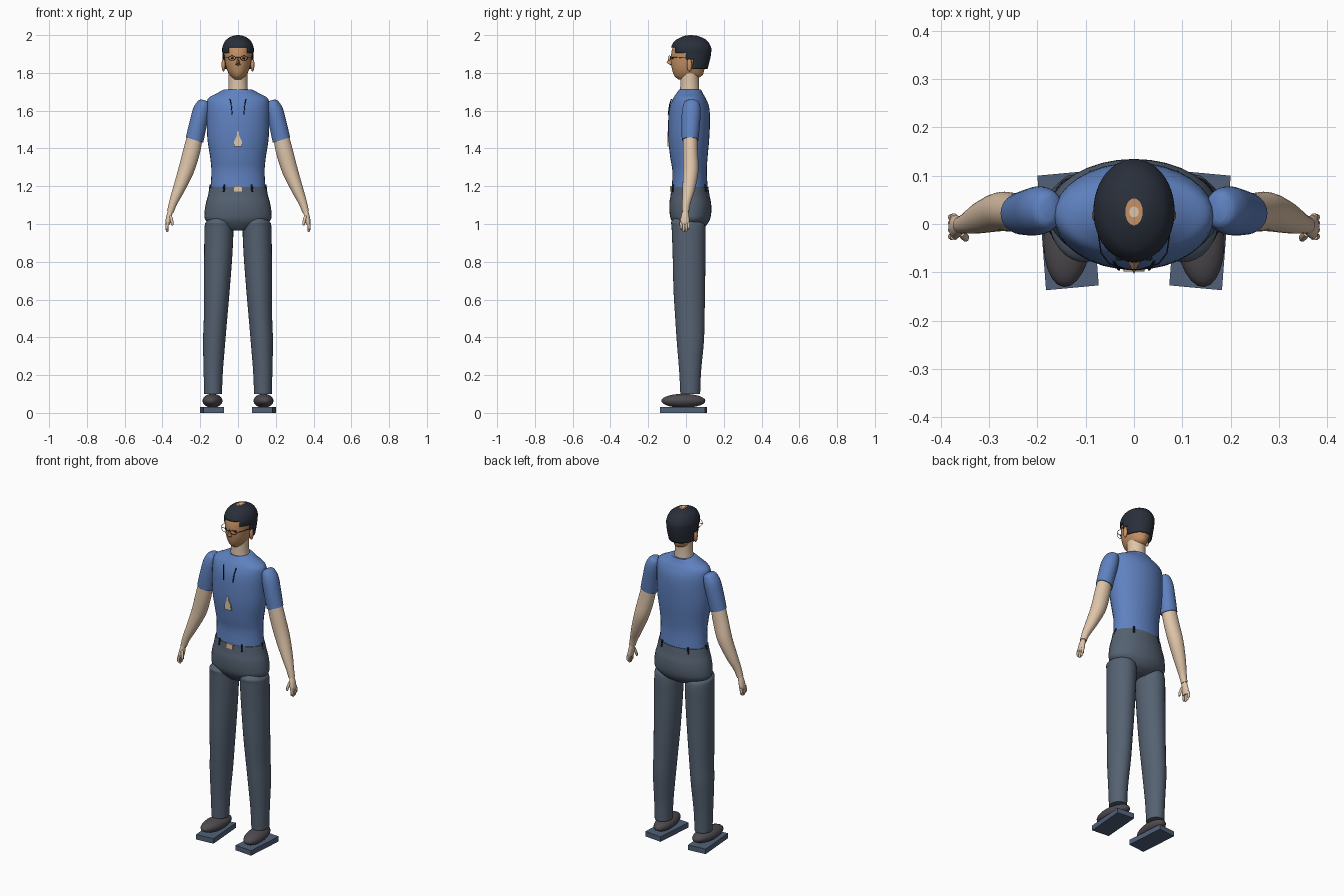
import bpy, bmesh, math
from mathutils import Vector

if "Cube" in bpy.data.objects:
    bpy.data.objects.remove(bpy.data.objects["Cube"])


def material(name, rgb):
    m = bpy.data.materials.new(name)
    m.diffuse_color = (*rgb, 1)
    m.use_nodes = True
    m.node_tree.nodes["Principled BSDF"].inputs["Base Color"].default_value = m.diffuse_color
    return m


SHIRT = material("shirt blue", (0.115, 0.222, 0.53))
TROUSERS = material("trouser grey", (0.092, 0.122, 0.168))
SKIN = material("light skin", (0.74, 0.56, 0.40))
FACE = material("tan skin", (0.56, 0.29, 0.13))
HAIR = material("dark hair", (0.022, 0.028, 0.042))
SHOE = material("shoe grey", (0.078, 0.070, 0.080))
SOLE = material("sole blue", (0.082, 0.120, 0.190))
DARK = material("dark trim", (0.012, 0.015, 0.025))


def finish(bm, name, mat, smooth=True):
    bmesh.ops.recalc_face_normals(bm, faces=bm.faces)
    me = bpy.data.meshes.new(name)
    bm.to_mesh(me)
    bm.free()
    ob = bpy.data.objects.new(name, me)
    bpy.context.collection.objects.link(ob)
    me.materials.append(mat)
    if smooth:
        bpy.context.view_layer.objects.active = ob
        ob.select_set(True)
        bpy.ops.object.shade_smooth_by_angle(angle=math.radians(45))
        ob.select_set(False)
    return ob


def spline(rows, steps):
    """Smooth curve through rows of numbers."""
    out = []
    for i in range(len(rows) - 1):
        a, b, c, d = (rows[min(max(i + k, 0), len(rows) - 1)] for k in (-1, 0, 1, 2))
        for j in range(steps):
            t = j / steps
            out.append([q + 0.5 * t * (r - p + t * (2*p - 5*q + 4*r - s + t * (3*(q - r) + s - p)))
                        for p, q, r, s in zip(a, b, c, d)])
    return out + [list(rows[-1])]


def loft(name, mat, rows, side=1, n=32, steps=4, tilt=0.0, keep=None):
    """Skin through ellipses; row = z, centre x, half width x, y front, y back."""
    bm = bmesh.new()
    rings = []
    for z, cx, rx, y0, y1 in spline(rows, steps):
        ring = []
        for i in range(n):
            a = math.tau * i / n
            ring.append(bm.verts.new((side * (cx + rx * math.cos(a)),
                                      (y0 + y1) / 2 + (y1 - y0) / 2 * math.sin(a),
                                      z + tilt * rx * math.cos(a))))
        rings.append(ring)
    for r, s in zip(rings, rings[1:]):
        for i in range(n):
            bm.faces.new((r[i], r[(i + 1) % n], s[(i + 1) % n], s[i]))
    if not keep:
        bm.faces.new(rings[0])
    bm.faces.new(rings[-1])
    if keep:
        cut = [f for f in bm.faces if not keep(f.calc_center_median())]
        bmesh.ops.delete(bm, geom=cut, context='FACES')
    return finish(bm, name, mat)


def ball(name, mat, loc, size, rot=0.0):
    bm = bmesh.new()
    bmesh.ops.create_uvsphere(bm, u_segments=24, v_segments=14, radius=1)
    bmesh.ops.scale(bm, vec=size, verts=bm.verts)
    ob = finish(bm, name, mat)
    ob.location, ob.rotation_euler.z = loc, rot
    return ob


def prism(name, mat, pts, vec, smooth=False):
    """Extrude a polygon along a vector."""
    bm = bmesh.new()
    f = bm.faces.new([bm.verts.new(p) for p in pts])
    g = bmesh.ops.extrude_face_region(bm, geom=[f])["geom"]
    bmesh.ops.translate(bm, vec=vec, verts=[v for v in g if isinstance(v, bmesh.types.BMVert)])
    return finish(bm, name, mat, smooth)


def wire(name, mat, pts, r, cyclic=False):
    cu = bpy.data.curves.new(name, 'CURVE')
    cu.dimensions, cu.bevel_depth, cu.bevel_resolution = '3D', r, 1
    sp = cu.splines.new('POLY')
    sp.points.add(len(pts) - 1)
    for p, co in zip(sp.points, pts):
        p.co = (*co, 1)
    sp.use_cyclic_u, cu.use_fill_caps = cyclic, True
    ob = bpy.data.objects.new(name, cu)
    bpy.context.collection.objects.link(ob)
    cu.materials.append(mat)


# Shirt body, trouser seat and neck
loft("shirt_body", SHIRT, [
    (1.19, 0, .145, -.075, .115), (1.28, 0, .141, -.072, .110), (1.35, 0, .147, -.083, .114),
    (1.45, 0, .162, -.094, .123), (1.55, 0, .166, -.094, .127), (1.62, 0, .166, -.086, .122),
    (1.665, 0, .158, -.068, .105), (1.69, 0, .115, -.052, .09), (1.712, 0, .075, -.036, .08)])
loft("trouser_seat", TROUSERS, [
    (.965, 0, .06, -.035, .06), (.985, 0, .12, -.055, .10), (1.02, 0, .172, -.078, .125),
    (1.06, 0, .177, -.087, .134), (1.11, 0, .170, -.088, .133), (1.15, 0, .159, -.082, .125),
    (1.197, 0, .149, -.077, .118)])
loft("neck", SKIN, [(1.69, 0, .054, -.032, .072), (1.74, 0, .05, -.03, .068),
                    (1.80, 0, .05, -.03, .068)])

# Head with a hair shell opened around the face
loft("head", FACE, [
    (1.765, 0, .022, -.04, .04), (1.785, 0, .042, -.062, .085), (1.82, 0, .060, -.074, .098),
    (1.87, 0, .070, -.080, .115), (1.93, 0, .075, -.072, .12), (1.965, 0, .055, -.045, .10),
    (1.985, 0, .02, -.01, .06)])


def hair_rule(c):
    return (c.z > 1.935 or (c.z > 1.905 and abs(c.x) > .05)
            or (c.z > 1.87 and c.y > -.005) or c.y > .033)


hair = loft("hair", HAIR, [
    (1.82, 0, .076, -.070, .114), (1.87, 0, .081, -.076, .127), (1.905, 0, .083, -.078, .133),
    (1.935, 0, .083, -.079, .133), (1.967, 0, .070, -.062, .115), (1.985, 0, .05, -.035, .09),
    (1.995, 0, .03, -.010, .062), (1.998, 0, .017, -.002, .052)], n=48, keep=hair_rule)
solid = hair.modifiers.new("thickness", 'SOLIDIFY')
solid.thickness, solid.offset = .006, -1


def disc(name, mat, z, rx, ry, h):
    prism(name, mat, [(rx * math.cos(math.tau * i / 20), .025 + ry * math.sin(math.tau * i / 20), z)
                      for i in range(20)], (0, 0, h))


disc("crown_patch", FACE, 1.994, .018, .028, .005)
disc("crown_centre", SKIN, 1.996, .010, .011, .004)

# Nose and mouth
bm = bmesh.new()
tip = bm.verts.new((0, -.104, 1.855))
base = [bm.verts.new(p) for p in ((0, -.076, 1.895), (-.014, -.074, 1.842),
                                  (0, -.074, 1.836), (.014, -.074, 1.842))]
for i in range(4):
    bm.faces.new((tip, base[i], base[(i + 1) % 4]))
bm.faces.new(base)
finish(bm, "nose", FACE, False)

# Chest opening and belt buckle plates
prism("chest_opening", SKIN, [(x, -.0985, z) for x, z in (
    (-.022, 1.41), (.022, 1.41), (.02, 1.44), (.007, 1.465), (.004, 1.49),
    (-.004, 1.49), (-.007, 1.465), (-.02, 1.44))], (0, .0095, 0))
prism("belt_buckle", SKIN, [(x, -.084, z) for x, z in (
    (-.022, 1.172), (.022, 1.172), (.022, 1.2), (-.022, 1.2))], (0, .009, 0))

for s, tag in ((1, "right"), (-1, "left")):
    # Ears, eyes and glasses
    ball("ear_" + tag, FACE, (s * .077, .018, 1.842), (.010, .014, .034))
    ball("eye_" + tag, DARK, (s * .03, -.071, 1.878), (.008, .005, .005))
    wire("glasses_rim_" + tag, DARK,
         [(s * (.032 + .019 * math.cos(a)), -.088 + .006 * math.cos(a), 1.878 + .012 * math.sin(a))
          for a in (math.tau * i / 14 for i in range(14))], .0014, True)
    wire("glasses_arm_" + tag, DARK, [(0, -.094, 1.884), (s * .013, -.094, 1.884)], .0014)
    wire("glasses_temple_" + tag, DARK,
         [(s * .051, -.082, 1.882), (s * .068, -.06, 1.882), (s * .078, .01, 1.88)], .0014)

    # Sleeve, arm and hand
    loft("sleeve_" + tag, SHIRT, [
        (1.655, .178, .014, .005, .055), (1.642, .180, .032, -.010, .070),
        (1.60, .194, .043, -.021, .078), (1.53, .211, .045, -.024, .074),
        (1.445, .230, .046, -.022, .066)], s, tilt=.3)
    loft("arm_" + tag, SKIN, [
        (1.47, .226, .040, -.016, .060), (1.38, .247, .043, -.016, .063),
        (1.28, .276, .040, -.015, .066), (1.18, .315, .030, -.019, .047),
        (1.11, .344, .021, -.020, .024), (1.065, .358, .017, -.020, .016)], s, tilt=.3)
    loft("palm_" + tag, SKIN, [
        (1.072, .358, .012, -.017, .012), (1.045, .364, .015, -.025, .016),
        (1.01, .370, .014, -.031, .019), (.995, .371, .009, -.029, .017)], s, n=16)
    for i, (y, low) in enumerate(((-.026, .967), (-.012, .957), (.002, .96), (.014, .972))):
        loft(f"finger_{i + 1}_{tag}", SKIN, [
            (1.01, .372, .008, y - .008, y + .008), (.985, .377, .008, y - .007, y + .007),
            (low + .005, .375, .006, y - .006, y + .006), (low, .373, .003, y - .003, y + .003)],
             s, n=10, steps=2)
    loft("thumb_" + tag, SKIN, [
        (1.045, .358, .008, -.026, -.010), (1.01, .349, .008, -.036, -.020),
        (.992, .348, .004, -.036, -.026)], s, n=10, steps=2)

    # Trouser leg with faint folds
    rows = [(.10, .132, .047, -.030, .075), (.22, .131, .051, -.036, .080),
            (.38, .126, .059, -.049, .095), (.50, .119, .062, -.057, .098),
            (.65, .112, .068, -.066, .101), (.85, .104, .075, -.071, .103),
            (.98, .101, .076, -.076, .103), (1.01, .103, .066, -.078, .085),
            (1.03, .105, .035, -.060, .05)]
    loft("trouser_leg_" + tag, TROUSERS, rows, s, steps=6)

    # Shoe and sole
    ball("shoe_" + tag, SHOE, (s * .135, -.014, .064), (.052, .117, .037), s * .09)
    prism("sole_" + tag, SOLE, [(s * x, y, 0) for x, y in (
        (.073, -.127), (.182, -.137), (.2, .1), (.091, .11))], (0, 0, .03))

    # Collar cords and belt loops
    wire("collar_cord_" + tag, DARK, [(s * .042, -.077, 1.662), (s * .036, -.087, 1.63),
                                      (s * .031, -.094, 1.58)], .0028)
    for x, y, n in ((.072, -.069, "front"), (.146, .02, "side"), (.085, .118 - .016, "back")):
        wire(f"belt_loop_{n}_{tag}", DARK, [(s * (x + .004), y + (.004 if y > .05 else -.002), 1.17),
                                            (s * x, y, 1.208)], .005)
